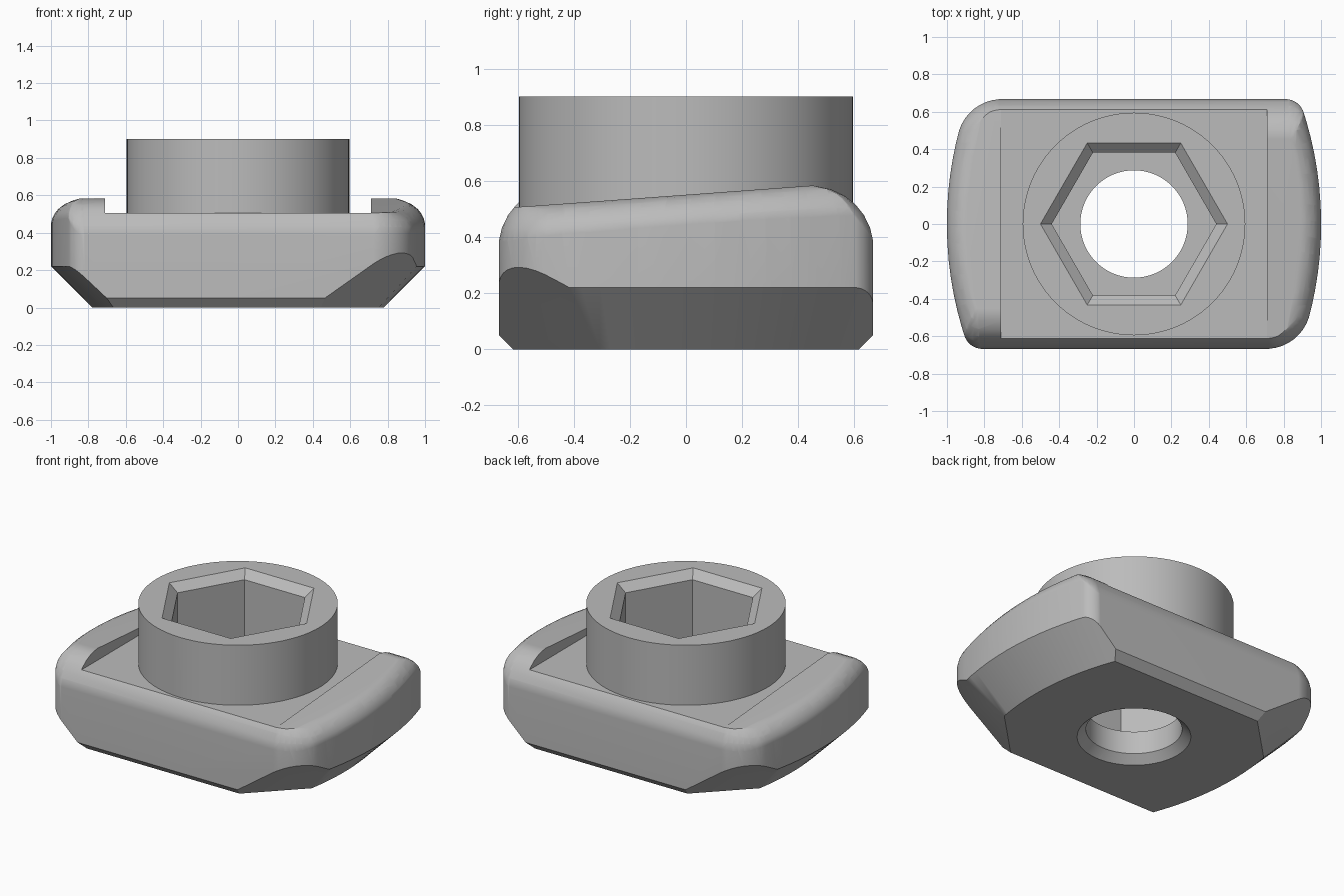
import bpy, bmesh
from math import sin, cos, pi, radians, atan2, sqrt
from mathutils import Vector, Matrix

if "Cube" in bpy.data.objects:
    bpy.data.objects.remove(bpy.data.objects["Cube"], do_unlink=True)

HALF_Y, END_R, FLAT_Z, HIGH_Z = 0.667, 1.95, 0.505, 0.58
SLOPE, MID_Z = 0.073, 0.5507
ARC_X = 1 - END_R

steel = bpy.data.materials.new("steel_grey")
steel.use_nodes = True
steel.diffuse_color = (0.5, 0.5, 0.5, 1)
steel.node_tree.nodes["Principled BSDF"].inputs["Base Color"].default_value = (0.5, 0.5, 0.5, 1)


def make_object(name, bm, helper=False):
    bmesh.ops.recalc_face_normals(bm, faces=bm.faces[:])
    mesh = bpy.data.meshes.new(name)
    bm.to_mesh(mesh)
    bm.free()
    mesh.materials.append(steel)
    ob = bpy.data.objects.new(name, mesh)
    bpy.context.collection.objects.link(ob)
    ob.hide_render = helper
    return ob


def lathe(name, profile, sides):
    """Closed solid from (radius, height) rings."""
    bm = bmesh.new()
    rings = [[bm.verts.new((r * cos(2 * pi * i / sides), r * sin(2 * pi * i / sides), z))
              for i in range(sides)] for r, z in profile]
    for a, b in zip(rings, rings[1:]):
        for i in range(sides):
            j = (i + 1) % sides
            bm.faces.new((a[i], a[j], b[j], b[i]))
    bm.faces.new(rings[0])
    bm.faces.new(rings[-1])
    return make_object(name, bm, True)


def box(bm, lo, hi):
    lo, hi = Vector(lo), Vector(hi)
    mat = Matrix.Translation((lo + hi) / 2) @ Matrix.Diagonal((hi - lo).to_4d())
    bmesh.ops.create_cube(bm, size=1, matrix=mat)


def trim(bm, point, normal):
    """Cut away everything beyond a plane and close the opening."""
    bmesh.ops.bisect_plane(bm, geom=bm.verts[:] + bm.edges[:] + bm.faces[:], dist=1e-5,
                           plane_co=point, plane_no=Vector(normal).normalized(), clear_outer=True)
    rim = [e for e in bm.edges if e.is_boundary]
    if rim:
        bmesh.ops.holes_fill(bm, edges=rim, sides=0)


def boolean(ob, cutter, operation):
    mod = ob.modifiers.new(operation.title(), 'BOOLEAN')
    mod.operation, mod.object, mod.solver = operation, cutter, 'EXACT'
    bpy.context.view_layer.objects.active = ob
    bpy.ops.object.modifier_apply(modifier=mod.name)
    bpy.data.objects.remove(cutter, do_unlink=True)


def corner(radius, side, steps):
    """Plan samples around a corner: point and normal angle."""
    cy = HALF_Y - radius
    cx = sqrt((END_R - radius) ** 2 - cy ** 2) + ARC_X
    start = atan2(cy, cx - ARC_X)
    angles = [side * (start + (pi / 2 - start) * i / steps) for i in range(steps + 1)]
    return [(cx + radius * cos(a), side * cy + radius * sin(a), a) for a in angles]


# Plan outline of one half: wide corner, curved end, tight corner
wide, tight = corner(0.24, -1, 9), corner(0.1, 1, 7)
a0, a1 = wide[0][2], tight[0][2]
arc = [a0 + (a1 - a0) * i / 12 for i in range(1, 12)]
outline = wide + [(ARC_X + END_R * cos(a), END_R * sin(a), a) for a in arc] + tight

# Half body, trimmed from a block
bm = bmesh.new()
box(bm, (0, -0.8, 0), (1.1, 0.8, 0.8))
trim(bm, (0, 0, MID_Z), (0, -SLOPE, 1))
for x, y, a in outline:
    w = sin(a) ** 2
    r = 0.12 + 0.1 * w
    top = (MID_Z + SLOPE * y) * (1 - w) + HIGH_Z * w
    for k in range(7):
        t = radians(13 * k)
        n = Vector((cos(t) * cos(a), cos(t) * sin(a), sin(t)))
        p = Vector((x - r * cos(a), y - r * sin(a), top - r)) + r * n
        n.y -= SLOPE * (1 - w) * n.z
        trim(bm, p, n)

# Underside chamfers: curved end, diagonal corner, long sides
for i in range(-10, 11):
    a = radians(2 * i)
    trim(bm, (ARC_X + END_R * cos(a), END_R * sin(a), 0.22), (cos(a), sin(a), -1))
trim(bm, (0.72, -0.34, 0), (1, -1, -sqrt(2)))
for s in (-1, 1):
    trim(bm, (0, s * HALF_Y, 0.05), (0, s, -1))

# Clean convex shell
bmesh.ops.remove_doubles(bm, verts=bm.verts[:], dist=0.0015)
points = [v.co.copy() for v in bm.verts]
bm.free()
bm = bmesh.new()
for p in points:
    bm.verts.new(p)
bmesh.ops.convex_hull(bm, input=bm.verts[:])
bmesh.ops.dissolve_limit(bm, angle_limit=radians(0.7), verts=bm.verts[:], edges=bm.edges[:])
body = make_object("slot_nut_body", bm)

# Flat seat across the middle
bm = bmesh.new()
box(bm, (-0.5, -1, FLAT_Z), (0.71, 1, 1.5))
boolean(body, make_object("seat_cutter", bm, True), 'DIFFERENCE')

# Second half by a half turn
bm = bmesh.new()
bm.from_mesh(body.data)
inner = [f for f in bm.faces if all(abs(v.co.x) < 1e-3 for v in f.verts)]
bmesh.ops.delete(bm, geom=inner, context='FACES')
copy = bmesh.ops.duplicate(bm, geom=bm.verts[:] + bm.edges[:] + bm.faces[:])["geom"]
bmesh.ops.rotate(bm, verts=[g for g in copy if isinstance(g, bmesh.types.BMVert)],
                 cent=(0, 0, 0), matrix=Matrix.Rotation(pi, 3, 'Z'))
seam = [v for v in bm.verts if abs(v.co.x) < 1e-3]
bmesh.ops.remove_doubles(bm, verts=seam, dist=0.003)
rim = [e for e in bm.edges if e.is_boundary]
if rim:
    bmesh.ops.holes_fill(bm, edges=rim, sides=0)
bmesh.ops.recalc_face_normals(bm, faces=bm.faces[:])
bm.to_mesh(body.data)
bm.free()

# Round collar, hexagon socket and through hole
boolean(body, lathe("collar", [(0.595, 0.3), (0.595, 0.9)], 96), 'UNION')
boolean(body, lathe("socket_cutter", [(0.44, 0.2), (0.44, 0.85), (0.512, 0.91)], 6), 'DIFFERENCE')
boolean(body, lathe("hole_cutter", [(0.35, -0.01), (0.287, 0.05), (0.287, 0.4)], 64), 'DIFFERENCE')

bpy.ops.object.select_all(action='DESELECT')
body.select_set(True)
bpy.context.view_layer.objects.active = body
bpy.ops.object.shade_smooth_by_angle(angle=radians(25))
normals = body.modifiers.new("Weighted Normals", 'WEIGHTED_NORMAL')
normals.keep_sharp = True
